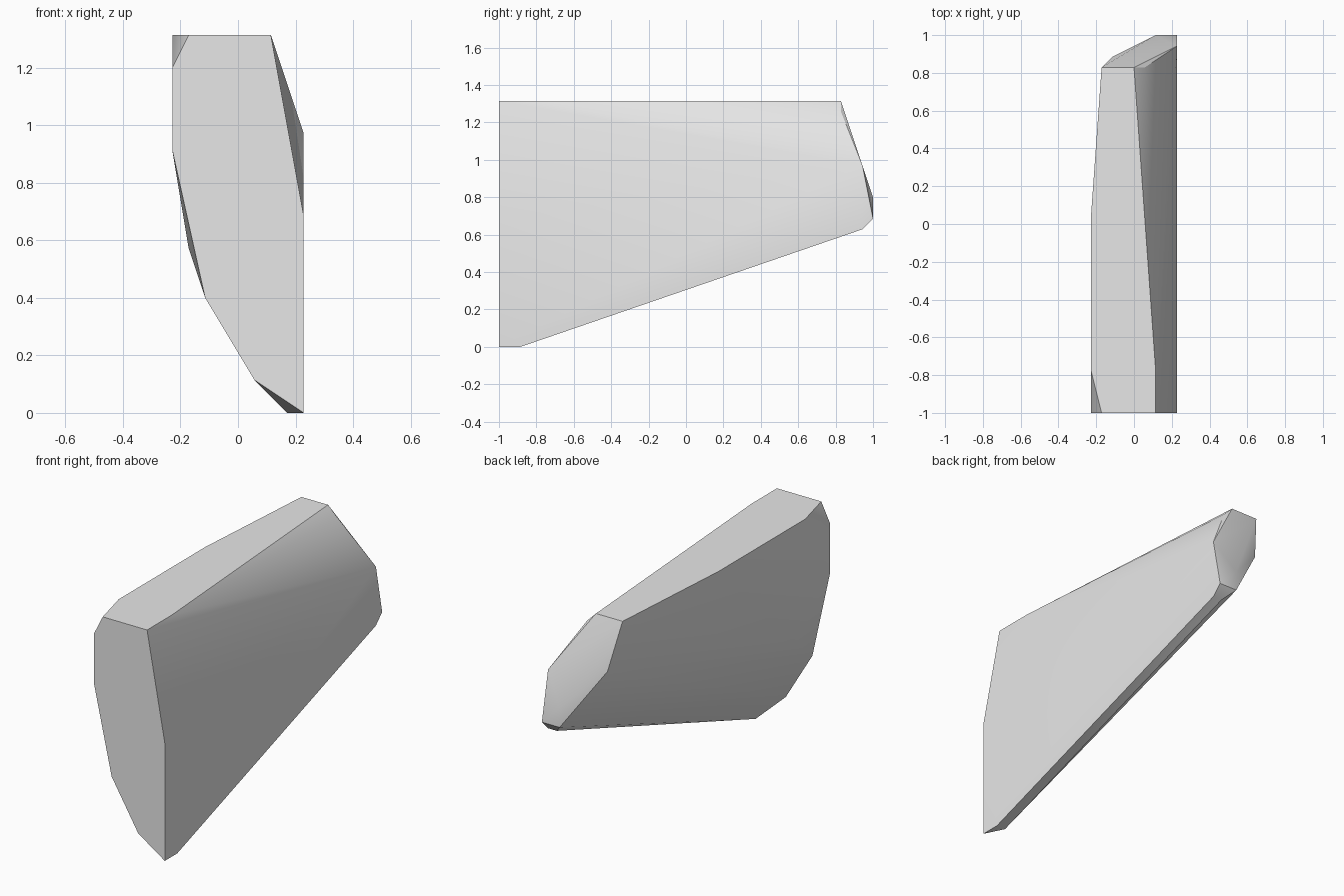
import bpy
import bmesh
import math
from mathutils import Matrix, Vector

# Remove the default object
default_object = bpy.data.objects.get("Cube")
if default_object:
    bpy.data.objects.remove(default_object, do_unlink=True)

# The chunk is laid out on a small integer lattice: length 35, height 23
UNIT = 2 / 35


def plain_material(name, grey):
    material = bpy.data.materials.new(name)
    material.use_nodes = True
    colour = (grey, grey, grey, 1)
    material.diffuse_color = colour
    shader = next(n for n in material.node_tree.nodes if n.type == "BSDF_PRINCIPLED")
    shader.inputs["Base Color"].default_value = colour
    return material


def hull_object(name, corners, material):
    """Wrap the corner points in a convex skin with merged flat faces."""
    bm = bmesh.new()
    for corner in corners:
        bm.verts.new(Vector(corner))
    result = bmesh.ops.convex_hull(bm, input=bm.verts[:])
    leftover = set(result["geom_interior"]) | set(result["geom_unused"])
    loose = [item for item in leftover if isinstance(item, bmesh.types.BMVert)]
    bmesh.ops.delete(bm, geom=loose, context="VERTS")
    bmesh.ops.dissolve_limit(bm, angle_limit=math.radians(0.1),
                             verts=bm.verts[:], edges=bm.edges[:])
    # Centre along the length and scale to final size
    bmesh.ops.translate(bm, verts=bm.verts[:], vec=(0, -17.5, 0))
    bmesh.ops.transform(bm, matrix=Matrix.Scale(UNIT, 4), verts=bm.verts[:])
    bmesh.ops.recalc_face_normals(bm, faces=bm.faces[:])
    mesh = bpy.data.meshes.new(name)
    bm.to_mesh(mesh)
    bm.free()
    mesh.materials.append(material)
    obj = bpy.data.objects.new(name, mesh)
    bpy.context.collection.objects.link(obj)
    return obj


# Flat front cut, as an x-z profile
front_profile = [(-3, 23), (2, 23), (4, 12), (4, 0),
                 (1, 2), (-2, 7), (-4, 16), (-4, 21)]
front_cut = [(x, 0, z) for x, z in front_profile]

# Flat top outline, as an x-y profile
top_profile = [(2, 4), (0, 32), (-3, 32), (-4, 18), (-4, 4)]
top_face = [(x, y, 23) for x, y in top_profile]

# Blunt tapered back end
back_end = [(1, 32, 22), (-2, 33, 18), (4, 34, 17), (2, 35, 14),
            (2, 35, 12), (4, 35, 12), (4, 34, 11), (3, 34, 11)]

# Bottom toe and the bulge low on the side
lower_corners = [(3, 2, 0), (4, 2, 0), (-3, 4, 10)]

stone = plain_material("light_grey_stone", 0.8)
chunk = hull_object("faceted_chunk",
                    front_cut + top_face + back_end + lower_corners, stone)

# Soften shallow creases, keep the cut edges sharp
bpy.ops.object.select_all(action="DESELECT")
chunk.select_set(True)
bpy.context.view_layer.objects.active = chunk
bpy.ops.object.shade_smooth_by_angle(angle=math.radians(30))
